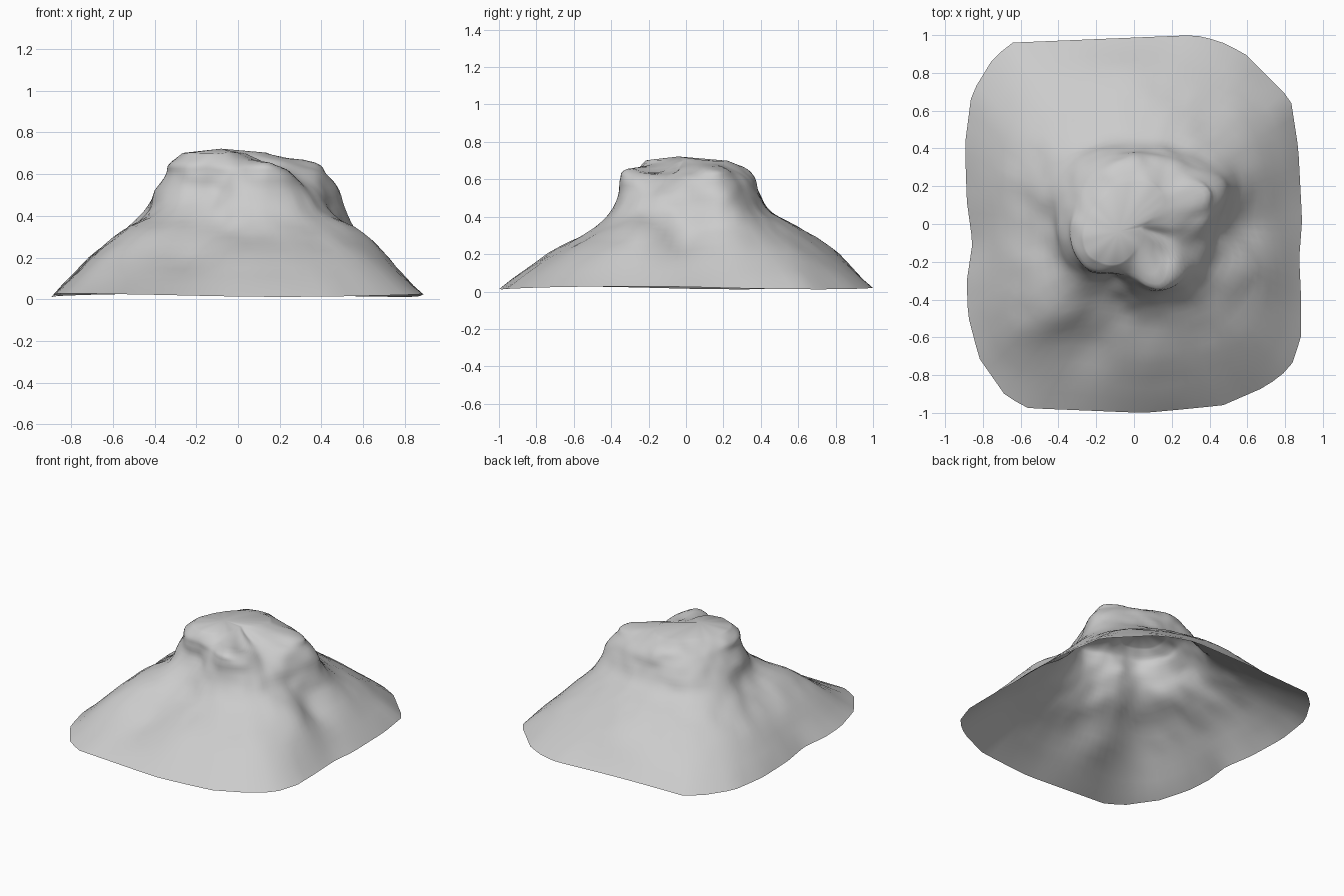
import bpy, math
from mathutils import Vector, noise

if "Cube" in bpy.data.objects:
    bpy.data.objects.remove(bpy.data.objects["Cube"])

# Foot outline, counter-clockwise from +x
OUTLINE = [(.89, .02), (.87, .40), (.83, .66), (.59, .90), (.45, .97), (.32, 1.0), (-.65, .96),
           (-.75, .87), (-.86, .69), (-.895, .42), (-.885, .12), (-.855, -.10), (-.885, -.30),
           (-.88, -.48), (-.82, -.71), (-.68, -.91), (-.56, -.975), (.05, -1.0), (.22, -.985),
           (.47, -.96), (.70, -.86), (.83, -.76), (.885, -.60), (.885, -.40), (.875, -.18)]

# Contours: height, then radius every 22.5 degrees counter-clockwise from +x
CONTOURS = [
    (0.20, [.68, .75, .82, .82, .82, .83, .85, .77, .70, .76, .86, .70, .74, .77, .85, .78]),
    (0.32, [.53, .62, .64, .64, .65, .63, .64, .60, .54, .61, .68, .50, .50, .56, .62, .65]),
    (0.42, [.47, .56, .52, .48, .46, .47, .50, .48, .43, .44, .46, .37, .40, .43, .48, .47]),
    (0.52, [.43, .52, .45, .41, .39, .42, .43, .41, .40, .39, .36, .29, .34, .39, .41, .39]),
    (0.60, [.38, .45, .40, .37, .37, .37, .36, .35, .34, .35, .34, .28, .30, .38, .37, .28]),
    (0.65, [.25, .40, .32, .31, .33, .33, .30, .30, .32, .34, .33, .28, .26, .34, .26, .14]),
    (0.70, [.06, .12, .20, .23, .22, .22, .21, .22, .25, .28, .27, .23, .14, .06, .04, .04]),
]
# Local swellings and hollows: x, y, width, rise
BUMPS = [(.56, -.06, .10, -.03), (-.25, -.66, .10, -.02), (.14, -.17, .07, -.03)]
SEG, SUB = 96, 4


def cubic(a, b, c, d, t):
    return b + 0.5 * t * (c - a + t * (2*a - 5*b + 4*c - d + t * (3*(b - c) + d - a)))


def foot(s):
    """Distance from the centre to the outline along one direction."""
    a = math.tau * s / SEG
    d = Vector((math.cos(a), math.sin(a)))
    for i, p in enumerate(OUTLINE):
        p, q = Vector(OUTLINE[i - 1]), Vector(p)
        e = q - p
        den = d.cross(e)
        if den > 1e-6 and -1e-6 <= p.cross(d) / den <= 1 + 1e-6:
            return p.cross(e) / den


def radius(ring, s):
    i, t = divmod(s * 16 / SEG, 1)
    i = int(i)
    return cubic(*[ring[(i + k) % 16] for k in (-1, 0, 1, 2)], t)


# Rugged hill skin, open underneath
levels = [0.02] + [c[0] for c in CONTOURS]
radii = [[foot(s) for s in range(SEG)]]
radii += [[radius(c[1], s) for s in range(SEG)] for c in CONTOURS]
last = len(levels) - 1
verts, faces = [], []
for row in range(last * SUB + 1):
    i = min(row // SUB, last - 1)
    t = row / SUB - i
    k = [min(max(i + o, 0), last) for o in (-1, 0, 1, 2)]
    for s in range(SEG):
        a = math.tau * s / SEG
        if i == 0:
            r = radii[0][s] * (1 - t) + radii[1][s] * t
            z = levels[0] * (1 - t) + levels[1] * t
        else:
            r = cubic(*[radii[j][s] for j in k], t)
            z = cubic(*[levels[j] for j in k], t)
        p = Vector((r * math.cos(a), r * math.sin(a), z))
        if row:
            for x, y, w, h in BUMPS:
                p.z += h * math.exp(-((p.x - x)**2 + (p.y - y)**2) / (w * w))
            rough = min(1, row / 6)
            p += (noise.noise_vector(p * 6) * 0.007 + noise.noise_vector(p * 13) * 0.006) * rough
        else:
            p.z += 0.008 * math.sin(3 * a + 2.5)
        verts.append(p)
rows = last * SUB + 1
for j in range(rows - 1):
    for s in range(SEG):
        n = (s + 1) % SEG
        faces.append((j*SEG + s, j*SEG + n, (j+1)*SEG + n, (j+1)*SEG + s))

# Summit cap
verts.append(Vector((-0.08, -0.04, 0.722)))
top = (rows - 1) * SEG
for s in range(SEG):
    faces.append((top + s, top + (s + 1) % SEG, len(verts) - 1))

mesh = bpy.data.meshes.new("hill")
mesh.from_pydata(verts, [], faces)
hill = bpy.data.objects.new("hill", mesh)
bpy.context.collection.objects.link(hill)

stone = bpy.data.materials.new("grey stone")
stone.diffuse_color = (0.6, 0.6, 0.6, 1)
stone.use_nodes = True
stone.node_tree.nodes["Principled BSDF"].inputs["Base Color"].default_value = stone.diffuse_color
mesh.materials.append(stone)

bpy.context.view_layer.objects.active = hill
hill.select_set(True)
bpy.ops.object.shade_smooth_by_angle(angle=math.radians(50))
